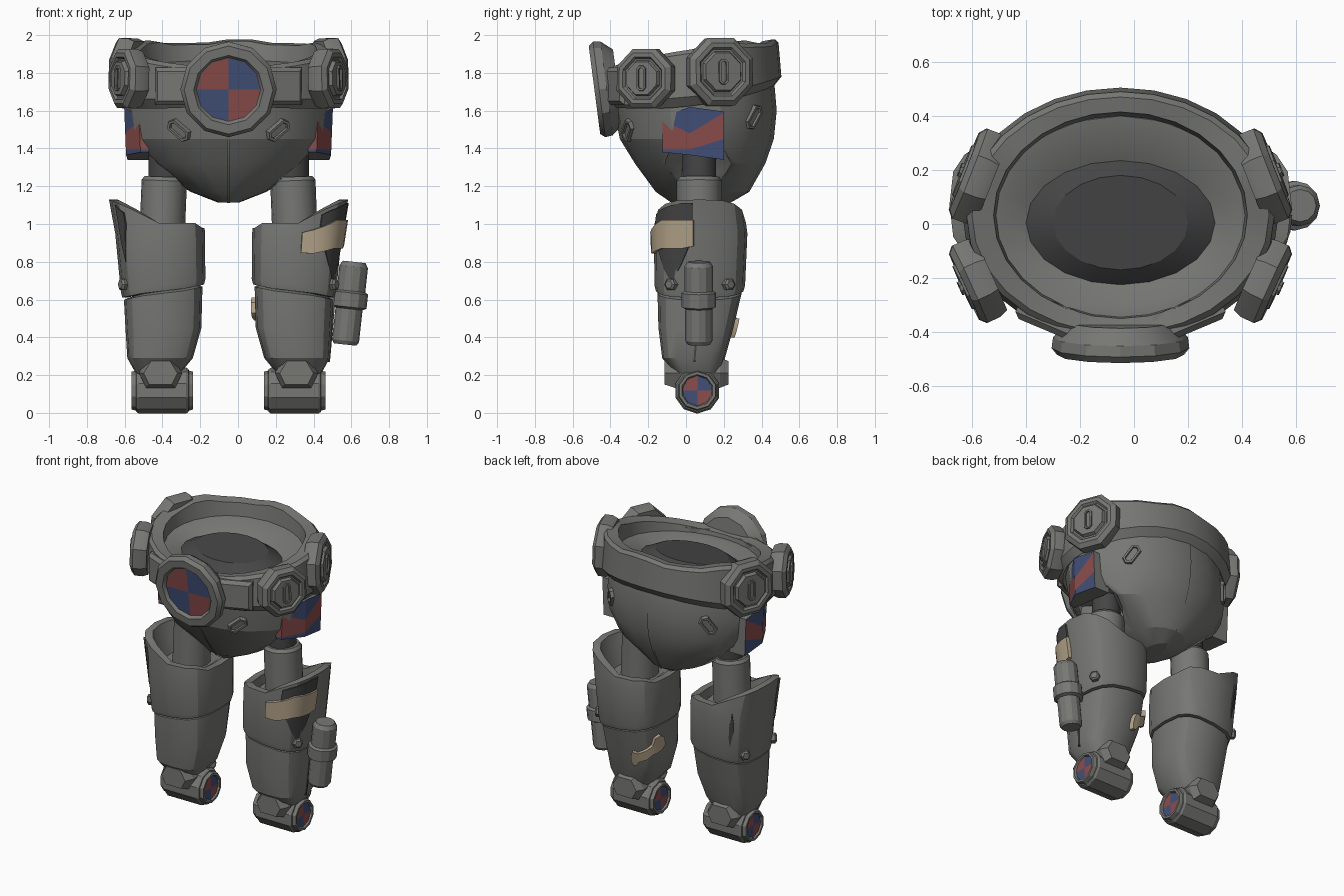
import bpy, bmesh, math
from mathutils import Vector

if "Cube" in bpy.data.objects:
    bpy.data.objects.remove(bpy.data.objects["Cube"])

CX = -0.05  # symmetry plane of the whole machine


def material(name, rgb):
    m = bpy.data.materials.new(name)
    m.diffuse_color = (*rgb, 1)
    m.use_nodes = True
    m.node_tree.nodes["Principled BSDF"].inputs["Base Color"].default_value = m.diffuse_color
    return m


GREY, DARK, RED, BLUE, TAN = 0, 1, 2, 3, 4
MATS = [material("armour grey", (.185, .185, .175)), material("shadow grey", (.06, .06, .06)),
        material("faded red", (.26, .075, .07)), material("navy blue", (.055, .08, .19)),
        material("tan tape", (.47, .38, .26))]


def build(name, verts, faces, mats=GREY, angle=28):
    me = bpy.data.meshes.new(name)
    me.from_pydata([tuple(v) for v in verts], [], faces)
    for m in MATS:
        me.materials.append(m)
    for i, p in enumerate(me.polygons):
        p.material_index = mats if isinstance(mats, int) else mats[i]
    bm = bmesh.new()
    bm.from_mesh(me)
    bmesh.ops.recalc_face_normals(bm, faces=bm.faces)
    bm.to_mesh(me)
    bm.free()
    ob = bpy.data.objects.new(name, me)
    bpy.context.collection.objects.link(ob)
    bpy.ops.object.select_all(action='DESELECT')
    ob.select_set(True)
    bpy.context.view_layer.objects.active = ob
    bpy.ops.object.shade_smooth_by_angle(angle=math.radians(angle))
    return ob


def loft(name, rings, mats=GREY, caps=True, closed=False, angle=28):
    """Skin a list of equal rings; mats may hold one index per band."""
    n, k = len(rings[0]), len(rings)
    faces, fm = [], []
    for i in range(k if closed else k - 1):
        for j in range(n):
            a, b, j2 = i * n, (i + 1) % k * n, (j + 1) % n
            faces.append((a + j, a + j2, b + j2, b + j))
            fm.append(mats if isinstance(mats, int) else mats[i])
    if caps and not closed:
        faces += [tuple(range(n)), tuple(range((k - 1) * n, k * n))]
        fm += [mats] * 2 if isinstance(mats, int) else [mats[0], mats[-1]]
    return build(name, [v for r in rings for v in r], faces, fm, angle)


def basis(normal, roll=0):
    n = Vector(normal).normalized()
    up = Vector((0, 1, 0)) if abs(n.z) > .9 else Vector((0, 0, 1))
    v = (up - n * up.dot(n)).normalized()
    u = v.cross(n)
    c, s = math.cos(roll), math.sin(roll)
    return u * c + v * s, v * c - u * s, n


def turned(name, profile, at, normal, n=12, mats=GREY, phase=0.0, roll=0, stretch=0):
    """Turned part from (height, radius) pairs; stretch lengthens it along its roll axis."""
    u, v, w = basis(normal, roll)
    rings = []
    for h, r in profile:
        ring = []
        for i in range(n):
            a = (i + phase) * math.tau / n
            x = r * math.cos(a)
            x += math.copysign(stretch, x) if abs(x) > 1e-6 else 0
            ring.append(Vector(at) + u * x + v * r * math.sin(a) + w * h)
        rings.append(ring)
    return loft(name, rings, mats)


def emblem(name, at, normal, r, n):
    """Quartered two-colour roundel."""
    u, v, w = basis(normal)
    pts = [Vector(at)] + [Vector(at) + (u * math.cos(i * math.tau / n) + v * math.sin(i * math.tau / n)) * r
                          for i in range(n)]
    build(name, pts, [(0, i + 1, (i + 1) % n + 1) for i in range(n)],
          [BLUE if (i * 4 // n) % 2 == 0 else RED for i in range(n)])


def oval(a, x0, x1, y0, y1, p=2.0):
    c, s = math.cos(a), math.sin(a)
    f = lambda t: math.copysign(abs(t) ** (2 / p), t)
    return (x0 + x1) / 2 + (x1 - x0) / 2 * f(c), (y0 + y1) / 2 + (y1 - y0) / 2 * f(s)


# Pelvis bowl: outer skin upward, then the tilted inner ledge and the raised waist plug
HULL = [(1.115, .06, -.08, .24), (1.17, .2, -.16, .335), (1.32, .45, -.27, .42), (1.45, .52, -.35, .465),
        (1.6, .535, -.38, .48), (1.72, .53, -.40, .47), (1.79, .52, -.40, .46)]
HOLLOW = [(1.83, .49, -.37, .40), (1.82, .44, -.31, .32), (1.785, .35, -.225, .235),
          (1.81, .30, -.20, .205), (1.835, .25, -.17, .18)]
rings = [[(CX + x, y, z + (.09 * y if i > 6 else 0)) for x, y in (oval(j * math.tau / 20, -h, h, a, b) for j in range(20))]
         for i, (z, h, a, b) in enumerate(HULL + HOLLOW)]
pelvis = loft("pelvis_bowl", rings, [GREY] * 9 + [DARK] * 2, angle=20)

# Arched leg openings
for s in (1, -1):
    cutter = turned("socket_cutter", [(0, .23), (.27, .22), (.38, .16)], (CX + s * .46, .06, 1.0), (0, 0, 1), 8, phase=.5)
    cutter.hide_render = True
    bpy.context.view_layer.objects.active = pelvis
    mod = pelvis.modifiers.new("socket", 'BOOLEAN')
    mod.operation, mod.object, mod.solver = 'DIFFERENCE', cutter, 'EXACT'
    bpy.ops.object.modifier_apply(modifier=mod.name)
    bpy.data.objects.remove(cutter)

# Raised seam around the underside
seam = [(a - .005, z - .003) for z, h, a, b in HULL[4::-1]] + [(b + .005, z - .003) for z, h, a, b in HULL[:6]]
k = len(seam)
build("pelvis_seam", [(CX + d, y, z) for d in (-.008, .008) for y, z in seam],
      [(i, i + 1, k + i + 1, k + i) for i in range(k - 1)])

# Belt: higher at the back, bulging at the flanks, with a worn top edge
section = []
for i in range(28):
    a = i * math.tau / 28
    back = (math.sin(a) + 1) / 2
    flank = abs(math.cos(a)) ** 2
    low = 1.62 + .11 * back - .05 * flank
    top = 1.83 + .13 * back + .03 * flank + (.018 if i % 5 in (1, 2) and back > .5 else 0)
    loop = []
    for g, z in ((-.01, low), (.03, low + .05), (.015, top - .02), (-.005, top), (-.06, top - .01), (-.08, low + .1)):
        g += .025 * flank * (g > -.05)
        x, y = oval(a, -.53 - g, .53 + g, -.41 - g, .475 + g)
        loop.append((CX + x, y, z))
    section.append(loop)
loft("belt", section, closed=True, angle=18)

# Front buckle with roundel
TILT = Vector((0, -1, -.13)).normalized()
BUCKLE = Vector((CX, -.44, 1.715))
turned("buckle", [(-.08, .2), (-.02, .25), (.02, .255), (.045, .235), (.045, .185), (.025, .17)], BUCKLE, TILT, 12)
emblem("buckle_roundel", BUCKLE + TILT * .028, TILT, .168, 12)
for s in (1, -1):
    turned("buckle_lug", [(-.09, .14), (.0, .14), (.02, .11)], (CX + s * .27, -.375, 1.73), (s * .42, -1, 0), 4,
           phase=.5, stretch=.03)

for s in (1, -1):
    side = "right" if s > 0 else "left"
    # Side discs with a raised slot
    for part, y, z, r, ny in (("front_disc", -.215, 1.77, .17, -.42), ("rear_disc", .18, 1.805, .193, .36)):
        n = Vector((s * .92, ny, .03)).normalized()
        at = Vector((CX + s * .54, y, z))
        turned(f"{side}_{part}", [(-.065, r * .92), (-.03, r), (.02, r), (.042, r * .85), (.042, r * .72),
                                  (.028, r * .66), (.028, r * .6), (.05, r * .55)], at, n, 8, phase=.5)
        turned(f"{side}_{part}_slot", [(.04, .03), (.06, .028), (.06, .016), (.045, .014)], at, n, 8,
               phase=.5, roll=math.pi / 2, stretch=.04)
    # Chevron hip panel
    cols = [(-.125, .475, (1.565, 1.55, 1.395, 1.38)), (.02, .552, (1.62, 1.48, 1.395, 1.365)),
            (.2, .545, (1.595, 1.588, 1.45, 1.34))]
    pv = [(CX + s * (dx - .04 * (1.6 - z)), y, z) for y, dx, zs in cols for z in zs]
    pv += [(CX + s * .42, y, z) for y, dx, zs in cols for z in zs]
    pf = [(c * 4 + r, c * 4 + r + 1, c * 4 + r + 5, c * 4 + r + 4) for c in (0, 1) for r in range(3)]
    edge = [0, 1, 2, 3, 7, 11, 10, 9, 8, 4]
    pf += [(a, b, b + 12, a + 12) for a, b in zip(edge, edge[1:] + edge[:1])]
    build(f"{side}_hip_panel", pv, pf, [BLUE, RED, BLUE] * 2 + [BLUE, RED, BLUE] + [GREY] * 7, 5)
    # Vent slots on the hull
    for part, dx, y, z, n in (("front_vent", .265, -.31, 1.495, (.45, -.85, -.25)),
                              ("rear_vent", .37, .36, 1.565, (.65, .75, -.1))):
        turned(f"{side}_{part}", [(-.03, .045), (.01, .038), (.01, .024), (-.002, .02)], (CX + s * dx, y, z),
               (s * n[0], n[1], n[2]), 6, roll=s * math.radians(42 if y < 0 else 55), stretch=.032)

# Leg armour profile: z, inner x, outer x, front y, back y
LEG = [(.2, .26, .49, -.06, .18), (.29, .185, .54, -.13, .21), (.45, .14, .55, -.15, .255), (.64, .135, .56, -.155, .30),
       (.95, .125, .60, -.17, .325), (1.14, .135, .635, -.155, .30)]


def leg_point(s, a, z, off=0.0):
    z0 = min(max(z, LEG[0][0]), LEG[-1][0])
    for lo, hi in zip(LEG, LEG[1:]):
        if lo[0] <= z0 <= hi[0]:
            t = (z0 - lo[0]) / (hi[0] - lo[0])
            x0, x1, y0, y1 = (p + (q - p) * t for p, q in zip(lo[1:], hi[1:]))
            break
    x, y = oval(a, x0 - off, x1 + off, y0 - off, y1 + off, 3.0)
    return Vector((CX + s * x, y, z))


def leg_ring(s, zfun, off=0.0, n=16):
    return [leg_point(s, i * math.tau / n, zfun(math.cos(i * math.tau / n)), off) for i in range(n)]


def patch(name, s, cols, mat, out=.009):
    """Thin plate hugging the leg; cols are (degrees, low z, high z)."""
    rings = [[leg_point(s, math.radians(d), z, o) for z, o in ((lo, -.01), (lo, out), (hi, out), (hi, -.01))]
             for d, lo, hi in cols]
    loft(name, rings, mat)


for s in (1, -1):
    side = "right" if s > 0 else "left"
    top = lambda c: 1.005 + .125 * max(0, c) ** .6 - (.025 if c < -.8 else 0)
    knee = lambda c: .645 - .035 * c
    # Hip shaft and sleeve
    turned(f"{side}_hip_shaft", [(0, .09), (.2, .09)], (CX + s * .335, .07, 1.2), (0, 0, 1), 14, DARK)
    turned(f"{side}_hip_sleeve", [(0, .12), (.37, .12), (.39, .105)], (CX + s * .355, .07, .86), (-s * .04, 0, 1), 16)
    # Thigh shell with a shallow recessed top
    loft(f"{side}_thigh", [leg_ring(s, knee, -.02), leg_ring(s, knee, .004), leg_ring(s, lambda c: knee(c) + .03, .010),
                           leg_ring(s, lambda c: .95, .0), leg_ring(s, top), leg_ring(s, top, -.045),
                           leg_ring(s, lambda c: top(c) - .06, -.055), leg_ring(s, lambda c: .95, -.09)])
    # Shin, tapering to the ankle
    loft(f"{side}_shin", [leg_ring(s, lambda c, z=z: z, -.004) for z in (.2, .29, .45)]
         + [leg_ring(s, lambda c: knee(c) - .012, -.004), leg_ring(s, knee, -.03)])
    # Ankle guard: bevelled hexagon running front to back
    hexa = [(-.105, .21), (-.07, .14), (.07, .14), (.105, .21), (.06, .285), (-.06, .285)]
    loft(f"{side}_ankle_guard", [[(CX + s * (.36 + x * f), y, .21 + (z - .21) * f) for x, z in hexa]
                                 for y, f in ((-.115, .85), (-.06, 1.1), (.18, 1.1), (.225, .85))], angle=5)
    # Foot roller with roundels on both ends
    half = [(.148, .078), (.163, .085), (.163, .1), (.14, .106), (.138, .113), (.125, .122)]
    foot = (CX + s * .35, .06, .118)
    turned(f"{side}_foot_roller", [(-h, r) for h, r in half] + half[::-1], foot, (1, 0, 0), 10, phase=.5)
    for e in (1, -1):
        emblem(f"{side}_foot_roundel", (foot[0] + e * .153, .06, .118), (e, 0, 0), .08, 8)
    # Knee bolts
    for deg in (-30, 30):
        p, q = leg_point(s, math.radians(deg), .68), leg_point(s, math.radians(deg), .68, .1)
        turned(f"{side}_knee_bolt", [(-.02, .036), (.025, .034), (.035, .022)], p, q - p, 6)

# Cracks in the thigh plates
patch("right_thigh_tear", 1, [(-70, .95, 1.05), (-58, .86, 1.07), (-45, .76, 1.085), (-30, .69, 1.10),
                              (-16, .78, 1.11), (-4, .93, 1.11)], DARK, .007)
patch("left_thigh_crack", -1, [(-52, 1.0, 1.06), (-42, .80, 1.08), (-36, .90, 1.1)], DARK, .007)
patch("left_thigh_rear_crack", -1, [(56, .86, .90), (62, .74, .98), (65, .80, .88)], DARK, .007)

# Tape across the tear, and a knobbed plaster wrapped round the inner rear of the shin
patch("thigh_tape", 1, [(-88 + 10.6 * i, .835 + .035 * min(1, i / 4) + (.012 if i in (0, 8) else 0),
                         .955 + .065 * min(1, i / 4)) for i in range(9)], TAN, .02)
patch("shin_plaster", 1, [(100, .43, .47), (103, .40, .50), (109, .40, .50), (113, .43, .495), (130, .455, .52),
                          (146, .49, .55), (153, .49, .60), (165, .505, .61), (172, .53, .585)], TAN, .02)

# Canister on the right leg with its strap
turned("canister", [(0, .06), (.02, .072), (.19, .072), (.2, .092), (.275, .092), (.285, .076), (.415, .076),
                    (.44, .06)], (.567, .068, .362), (.11, 0, 1), 12)
turned("canister_bracket", [(0, .04), (.14, .04)], (.45, .068, .59), (1, 0, 0), 4, phase=.5)
patch("canister_strap", 1, [(-.3, .27, .6), (.3, .27, .6)], DARK, .008)
